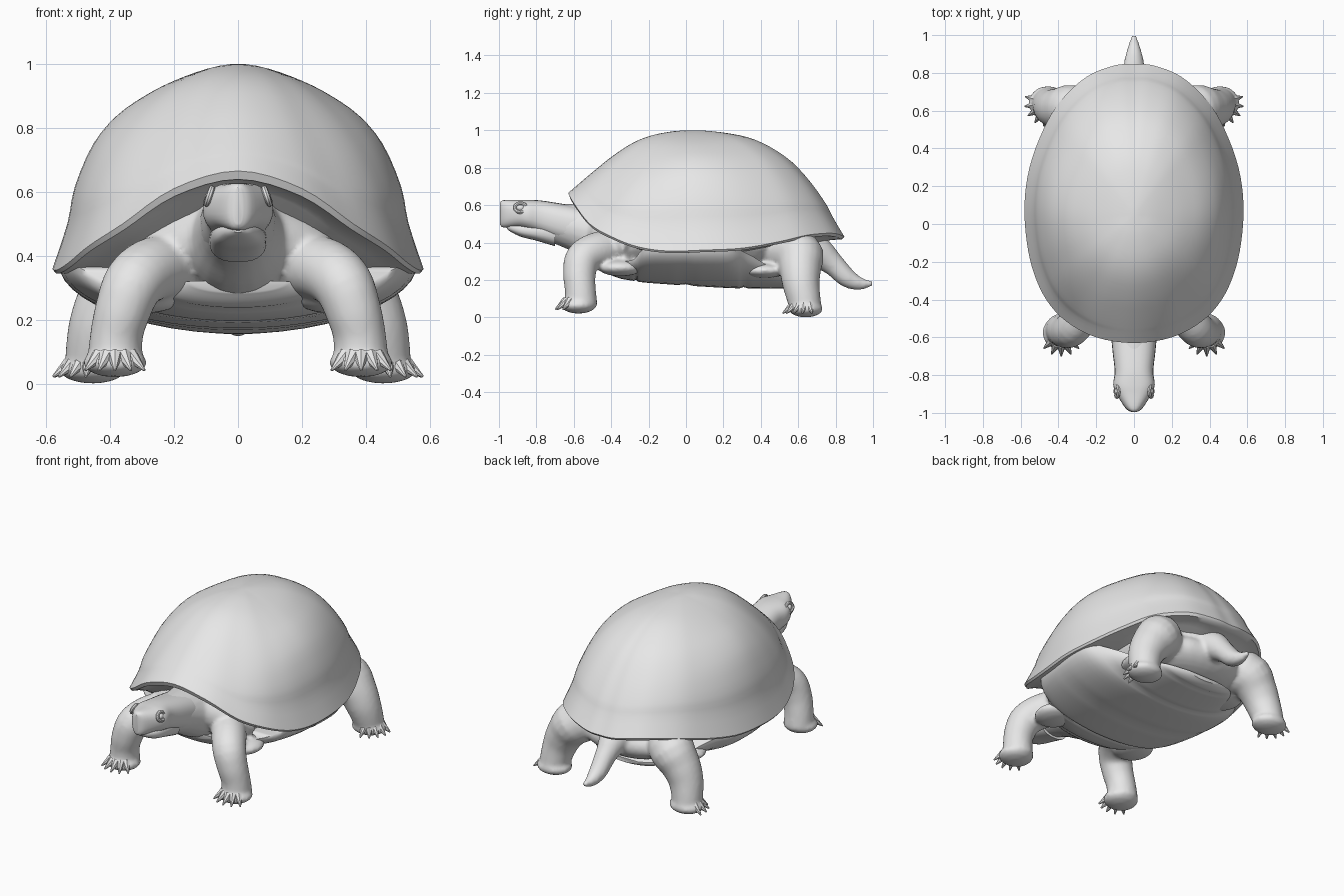
import bpy
import bmesh
from math import sin, cos, pi, radians
from mathutils import Vector, Matrix

if "Cube" in bpy.data.objects:
    bpy.data.objects.remove(bpy.data.objects["Cube"])

grey = bpy.data.materials.new("plain_grey")
grey.use_nodes = True
grey.diffuse_color = (0.8, 0.8, 0.8, 1)
grey.node_tree.nodes["Principled BSDF"].inputs["Base Color"].default_value = (0.8, 0.8, 0.8, 1)


def finish(bm, name, angle=40):
    """Turn a bmesh into a smooth shaded object."""
    bmesh.ops.recalc_face_normals(bm, faces=bm.faces[:])
    mesh = bpy.data.meshes.new(name)
    bm.to_mesh(mesh)
    bm.free()
    mesh.materials.append(grey)
    obj = bpy.data.objects.new(name, mesh)
    bpy.context.collection.objects.link(obj)
    bpy.ops.object.select_all(action="DESELECT")
    obj.select_set(True)
    bpy.context.view_layer.objects.active = obj
    bpy.ops.object.shade_smooth_by_angle(angle=radians(angle))
    return obj


def spline(points, steps, closed=False):
    """Resample control points of any dimension with a smooth curve."""
    pts = [Vector(p) for p in points]
    count = len(pts)
    pick = (lambda i: pts[i % count]) if closed else (lambda i: pts[max(0, min(i, count - 1))])
    out = []
    for i in range(count if closed else count - 1):
        a, b, c, d = (pick(i + k) for k in (-1, 0, 1, 2))
        for s in range(steps):
            t = s / steps
            out.append(b + (c - a) * (t / 2) + (a * 2 - b * 5 + c * 4 - d) * (t * t / 2)
                       + ((b - c) * 3 + d - a) * (t ** 3 / 2))
    return out if closed else out + [pts[-1]]


def loft(bm, rings):
    """Skin closed rings and cap both ends."""
    rows = [[bm.verts.new(p) for p in ring] for ring in rings]
    n = len(rows[0])
    for low, high in zip(rows, rows[1:]):
        for i in range(n):
            j = (i + 1) % n
            bm.faces.new((low[i], low[j], high[j], high[i]))
    bm.faces.new(rows[0])
    bm.faces.new(rows[-1])


def tube(bm, path, side=1, sides=20, steps=4):
    """Round limb through (x, y, z, radius) points; side mirrors it in x."""
    pts = spline([(p[0] * side, *p[1:]) for p in path], steps)
    rings, turn, last = [], None, None
    for i, p in enumerate(pts):
        tangent = (pts[min(i + 1, len(pts) - 1)] - pts[max(i - 1, 0)]).to_3d().normalized()
        turn = last.rotation_difference(tangent) @ turn if last else tangent.to_track_quat("Z", "Y")
        last = tangent
        ring = [2 * pi * k / sides for k in range(sides)]
        rings.append([p.to_3d() + turn @ Vector((cos(a), sin(a), 0)) * p[3] for a in ring])
    loft(bm, rings)


def ball(bm, center, size):
    bmesh.ops.create_uvsphere(bm, u_segments=24, v_segments=14, radius=1,
                              matrix=Matrix.Translation(center) @ Matrix.Diagonal((*size, 1)))


# Domed shell: rim outline, blended side, front and back profiles, underside
half_rim = [(0, -.63, .665), (.2, -.6, .61), (.36, -.515, .5), (.465, -.4, .432),
            (.53, -.26, .378), (.567, -.1, .355), (.58, .1, .36), (.553, .3, .37),
            (.48, .5, .405), (.39, .65, .44), (.25, .78, .45), (.1, .84, .435), (0, .845, .43)]
rim = spline(half_rim + [(-x, y, z) for x, y, z in half_rim[-2:0:-1]], 4, closed=True)
profile = spline([(.03, 1, 1, 1), (.17, .975, .985, .982), (.35, .915, .915, .935),
                  (.5, .845, .79, .845), (.65, .75, .59, .7), (.78, .61, .38, .5),
                  (.88, .4, .21, .3), (.92, .22, .14, .19), (1, 0, 0, 0)], 3)
apex = Vector((0, .05, 1))


def shell_point(edge, t, side_lift, front_lift, back_lift):
    away = (edge - apex).to_2d().normalized()
    end_lift = front_lift if away.y < 0 else back_lift
    lift = side_lift + (end_lift - side_lift) * away.y ** 2
    p = apex.lerp(edge, t)
    p.z = edge.z + (apex.z - edge.z) * lift
    return p


bm = bmesh.new()
rings = [[shell_point(e, *row) for e in rim] for row in profile]
for t, sink in ((.985, .05), (.93, .06), (.86, .14), (.7, .6), (.4, 1)):
    ring = []
    for e in rim:
        p = apex.lerp(e, t)
        p.z = e.z + (.34 - e.z) * sink - .01
        ring.append(p)
    rings.append(ring)
loft(bm, rings)
finish(bm, "shell", 50)

# Belly plate: half-ellipse sections along y, with shallow seams
sections = spline([(-.48, .15, .285, .32), (-.44, .24, .245, .31), (-.36, .32, .21, .3),
                   (-.28, .4, .195, .31), (-.21, .51, .185, .37), (0, .555, .17, .375),
                   (.22, .55, .157, .375), (.33, .45, .155, .34), (.48, .31, .155, .25),
                   (.57, .22, .158, .215), (.61, .1, .175, .2)], 5)
bm = bmesh.new()
rings = []
for i, (y, w, low, high) in enumerate(sections):
    seam = .007 if i % 9 == 7 else 0
    arc = [pi * (k / 24 - .5) for k in range(25)]
    rings.append([(w * sin(a), y, high - (high - low - seam) * cos(a)) for a in arc])
loft(bm, rings)
finish(bm, "belly_plate", 50)

# Skin: trunk, neck, tail and legs blended into one surface
front_leg = [(.16, -.32, .37, .1), (.26, -.46, .36, .1), (.325, -.55, .315, .095),
             (.36, -.57, .23, .088), (.38, -.565, .15, .083), (.385, -.56, .06, .088)]
hind_leg = [(.22, .48, .36, .12), (.32, .6, .34, .13), (.39, .61, .26, .113),
            (.43, .615, .18, .1), (.45, .63, .1, .09), (.455, .64, .05, .085)]
feet = {"front": (Vector((.385, -.575, .065)), (.1, .095, .045), -90),
        "hind": (Vector((.455, .64, .045)), (.105, .092, .045), -32)}
bm = bmesh.new()
ball(bm, (0, .1, .41), (.44, .61, .2))
ball(bm, (0, .52, .32), (.32, .2, .12))
tube(bm, [(0, -.25, .4, .19), (0, -.45, .445, .165), (0, -.6, .483, .125), (0, -.8, .525, .09)])
tube(bm, [(0, .6, .38, .12), (0, .7, .35, .09), (0, .785, .285, .062),
          (0, .86, .212, .052), (0, .93, .18, .035), (0, 1.0, .182, .012)])
for side in (1, -1):
    tube(bm, front_leg, side)
    tube(bm, hind_leg, side)
    # Folds of skin beside the neck and behind and in front of the legs
    tube(bm, [(side * .08, -.44, .47, .1), (side * .2, -.38, .42, .1), (side * .3, -.28, .38, .08)])
    ball(bm, (side * .29, -.35, .265), (.11, .12, .045))
    ball(bm, (side * .3, .42, .25), (.11, .12, .04))
    for center, size, heading in feet.values():
        ball(bm, (side * center.x, center.y, center.z), size)
skin = finish(bm, "skin_body")
remesh = skin.modifiers.new("blend", "REMESH")
remesh.mode = "VOXEL"
remesh.voxel_size = .012
remesh.use_smooth_shade = True
relax = skin.modifiers.new("relax", "SMOOTH")
relax.factor = .5
relax.iterations = 5

# Claws: five cones fanned around each foot
for side, hand in ((1, "left"), (-1, "right")):
    for name, (center, size, heading) in feet.items():
        bm = bmesh.new()
        for k in range(-2, 3):
            a = radians(heading + 24 * k)
            out = Vector((cos(a), sin(a), -.8))
            spot = center + Vector((out.x, out.y, 0)) * .095
            spot.x *= side
            out.x *= side
            place = Matrix.Translation(spot) @ out.to_track_quat("Z", "Y").to_matrix().to_4x4()
            bmesh.ops.create_cone(bm, cap_ends=True, segments=8, radius1=.025, radius2=.004,
                                  depth=.075, matrix=place)
        finish(bm, f"{name}_{hand}_claws")


# Head and lower jaw: rounded box sections along y
def snout(name, stations):
    bm = bmesh.new()
    rings = []
    for y, z, w, h in spline(stations, 4):
        ring = []
        for k in range(28):
            c, s = cos(2 * pi * k / 28), sin(2 * pi * k / 28)
            ring.append((w * c * abs(c) ** -.2 if abs(c) > .01 else 0, y,
                         z + (h * s * abs(s) ** -.2 if abs(s) > .01 else 0)))
        rings.append(ring)
    loft(bm, rings)
    finish(bm, name)


snout("head", [(-.995, .555, .014, .058), (-.975, .553, .045, .073), (-.9, .553, .092, .074),
               (-.85, .548, .11, .08), (-.78, .535, .102, .09), (-.68, .508, .113, .102),
               (-.58, .483, .122, .11)])
snout("lower_jaw", [(-.958, .485, .018, .012), (-.935, .478, .045, .022), (-.88, .466, .072, .036),
                    (-.8, .458, .085, .048), (-.7, .45, .09, .07)])

# Eyes with raised lids
for side, hand in ((1, "left"), (-1, "right")):
    bm = bmesh.new()
    ball(bm, (side * .087, -.885, .585), (.016, .022, .017))
    finish(bm, f"{hand}_eye")
    bm = bmesh.new()
    lid = [(.09 - .008 * sin(a), -.885 + .031 * cos(a), .586 + .024 * sin(a), .01)
           for a in (pi * k / 6 for k in range(13))]
    tube(bm, lid, side, sides=8, steps=2)
    finish(bm, f"{hand}_eyelid")
